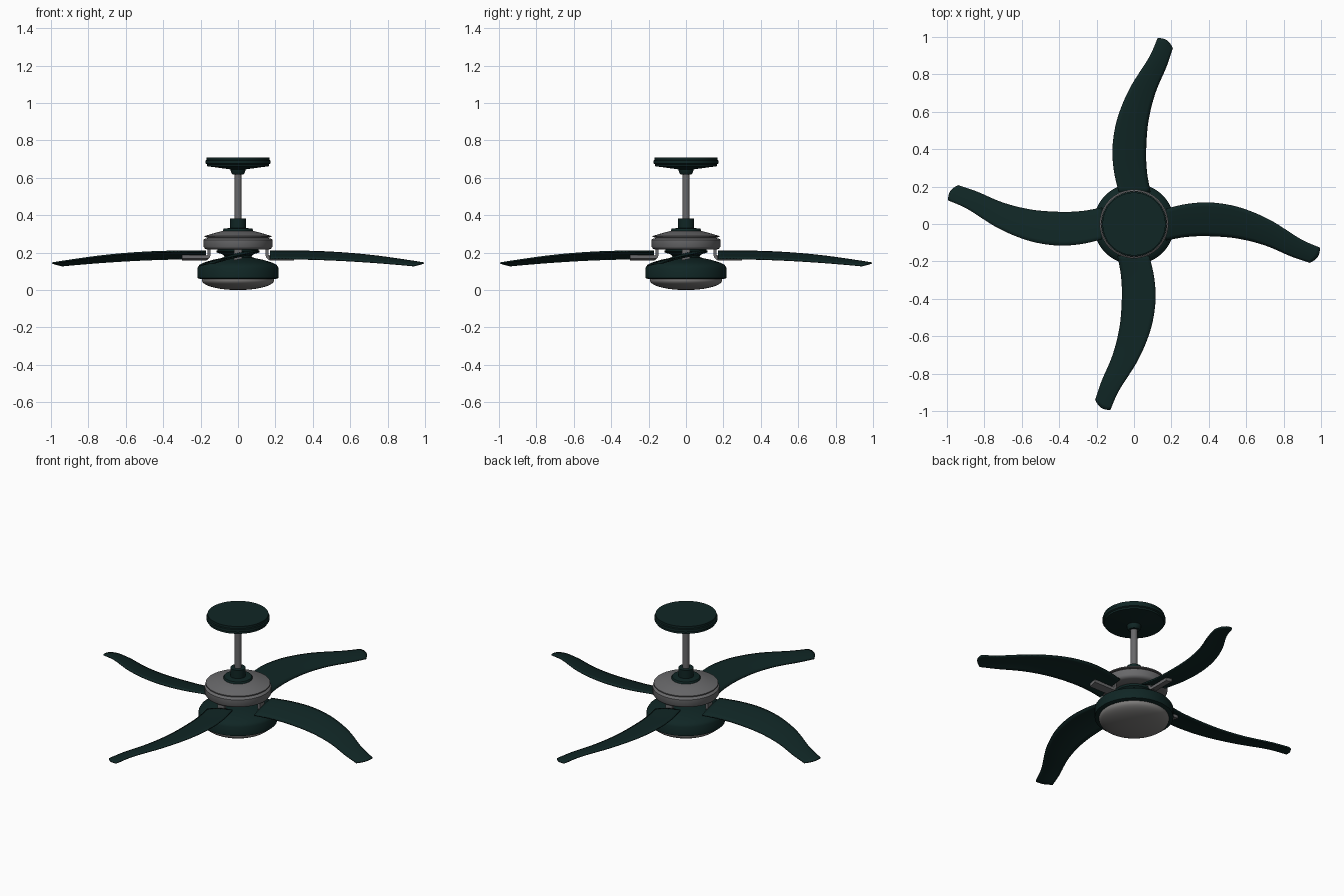
import bpy, bmesh, math
from mathutils import Vector

if "Cube" in bpy.data.objects:
    bpy.data.objects.remove(bpy.data.objects["Cube"])


def material(name, color):
    m = bpy.data.materials.new(name)
    m.diffuse_color = (*color, 1)
    m.use_nodes = True
    m.node_tree.nodes["Principled BSDF"].inputs["Base Color"].default_value = m.diffuse_color
    return m


GREEN = material("dark green", (0.005, 0.019, 0.018))
METAL = material("brushed grey metal", (0.14, 0.14, 0.145))
GLASS = material("lamp grey", (0.2, 0.195, 0.19))


def finish(name, bm, mat, angle=35):
    bmesh.ops.remove_doubles(bm, verts=bm.verts, dist=1e-5)
    bmesh.ops.recalc_face_normals(bm, faces=bm.faces)
    mesh = bpy.data.meshes.new(name)
    bm.to_mesh(mesh)
    bm.free()
    mesh.materials.append(mat)
    ob = bpy.data.objects.new(name, mesh)
    bpy.context.collection.objects.link(ob)
    bpy.ops.object.select_all(action='DESELECT')
    ob.select_set(True)
    bpy.context.view_layer.objects.active = ob
    bpy.ops.object.shade_smooth_by_angle(angle=math.radians(angle))
    return ob


def lathe(name, profile, mat, steps=64):
    # revolve (radius, z) points around the z axis
    bm = bmesh.new()
    vs = [bm.verts.new((r, 0, z)) for r, z in profile]
    es = [bm.edges.new(p) for p in zip(vs, vs[1:])]
    bmesh.ops.spin(bm, geom=vs + es, cent=(0, 0, 0), axis=(0, 0, 1),
                   angle=2 * math.pi, steps=steps)
    return finish(name, bm, mat)


def smooth_path(pts, t):
    # Catmull-Rom through the points, t in 0..1
    n = len(pts) - 1
    i = min(int(t * n), n - 1)
    u = t * n - i
    b, c = pts[i], pts[i + 1]
    a = pts[i - 1] if i else 2 * b - c
    d = pts[i + 2] if i + 2 <= n else 2 * c - b
    return 0.5 * (2 * b + (c - a) * u + (2 * a - 5 * b + 4 * c - d) * u ** 2
                  + (3 * b - a - 3 * c + d) * u ** 3)


# Ceiling canopy, rod and collar
lathe("canopy", [(0, .708), (.168, .708), (.168, .695), (.174, .692), (.174, .676),
                 (.165, .672), (.165, .662), (.04, .645), (.038, .63), (.03, .618),
                 (0, .616)], GREEN)
lathe("down_rod", [(0, .63), (.019, .63), (.019, .34), (0, .34)], METAL, 32)
lathe("collar", [(0, .382), (.042, .382), (.042, .332), (.076, .328), (.08, .322),
                 (.08, .308), (0, .308)], GREEN)

# Motor housing with a groove round the top
lathe("motor_housing", [(0, .318), (.075, .318), (.12, .306), (.165, .293), (.178, .289),
                        (.178, .283), (.164, .281), (.164, .277), (.178, .274),
                        (.184, .268), (.184, .232), (.178, .222), (.165, .216),
                        (0, .216)], METAL)

# Neck and lamp housing
lathe("neck", [(0, .222), (.112, .222), (.108, .205), (.075, .185), (.068, .155),
               (0, .155)], GREEN)
lathe("lamp_housing", [(0, .176), (.07, .174), (.13, .163), (.185, .146), (.208, .132),
                       (.217, .118), (.217, .064), (.205, .06), (0, .06)], GREEN)

# Lamp bowl
lathe("lamp_bowl", [(0, .062), (.193, .062)]
      + [(.193 * math.cos(a), .052 - .052 * math.sin(a))
         for a in (k * math.pi / 24 for k in range(13))], GLASS)

# Blade: upper and lower edge curves joined across
lead = [Vector(p) for p in ((.17, .082, .207), (.29, .108, .207), (.42, .114, .205),
                            (.57, .087, .197), (.73, .02, .182), (.89, -.08, .16),
                            (.993, -.126, .144))]
trail = [Vector(p) for p in ((.17, -.087, .168), (.28, -.068, .167), (.40, -.064, .165),
                             (.55, -.076, .159), (.70, -.113, .15), (.84, -.172, .139),
                             (.94, -.206, .13))]
bm = bmesh.new()
N, M = 36, 8
rows = []
for i in range(N + 1):
    t = i / N
    a, b = smooth_path(lead, t), smooth_path(trail, t)
    row = []
    for j in range(M + 1):
        s = j / M
        p = a.lerp(b, s)
        bulge = 4 * s * (1 - s)
        p.z += .006 * bulge
        if t > .9:  # rounded tip
            p += Vector((.016, -.008, -.002)) * bulge * (t - .9) * 10
        row.append(bm.verts.new(p))
    rows.append(row)
for r, q in zip(rows, rows[1:]):
    for j in range(M):
        bm.faces.new((r[j], r[j + 1], q[j + 1], q[j]))
blade = finish("blade_1", bm, GREEN)
solid = blade.modifiers.new("thickness", 'SOLIDIFY')
solid.thickness = .008
solid.offset = 0

# Bracket: elbow arm from the motor, then a flat bar under the blade
path = [(.155, .225), (.155, .188), (.159, .177), (.169, .172), (.30, .172)]
half = [.022, .022, .022, .022, .022]
bm = bmesh.new()
rings = []
for i, (x, z) in enumerate(path):
    p0, p1 = path[max(i - 1, 0)], path[min(i + 1, len(path) - 1)]
    d = Vector((p1[0] - p0[0], 0, p1[1] - p0[1])).normalized()
    n = Vector((-d.z, 0, d.x)) * .009
    c, w = Vector((x, 0, z)), Vector((0, half[i], 0))
    tilt = Vector((0, 0, .005 if i > 2 else 0))  # follow the blade pitch
    rings.append([bm.verts.new(v) for v in (c + n + w + tilt, c + n - w - tilt,
                                            c - n - w - tilt, c - n + w + tilt)])
for r, q in zip(rings, rings[1:]):
    for j in range(4):
        bm.faces.new((r[j], r[(j + 1) % 4], q[(j + 1) % 4], q[j]))
bm.faces.new(rings[0])
bm.faces.new(rings[-1])
bracket = finish("bracket_1", bm, METAL)

# Repeat blades and brackets around the hub
for k in range(1, 4):
    for src, base in ((blade, "blade"), (bracket, "bracket")):
        ob = src.copy()
        ob.name = f"{base}_{k + 1}"
        ob.rotation_euler.z = k * math.pi / 2
        bpy.context.collection.objects.link(ob)
